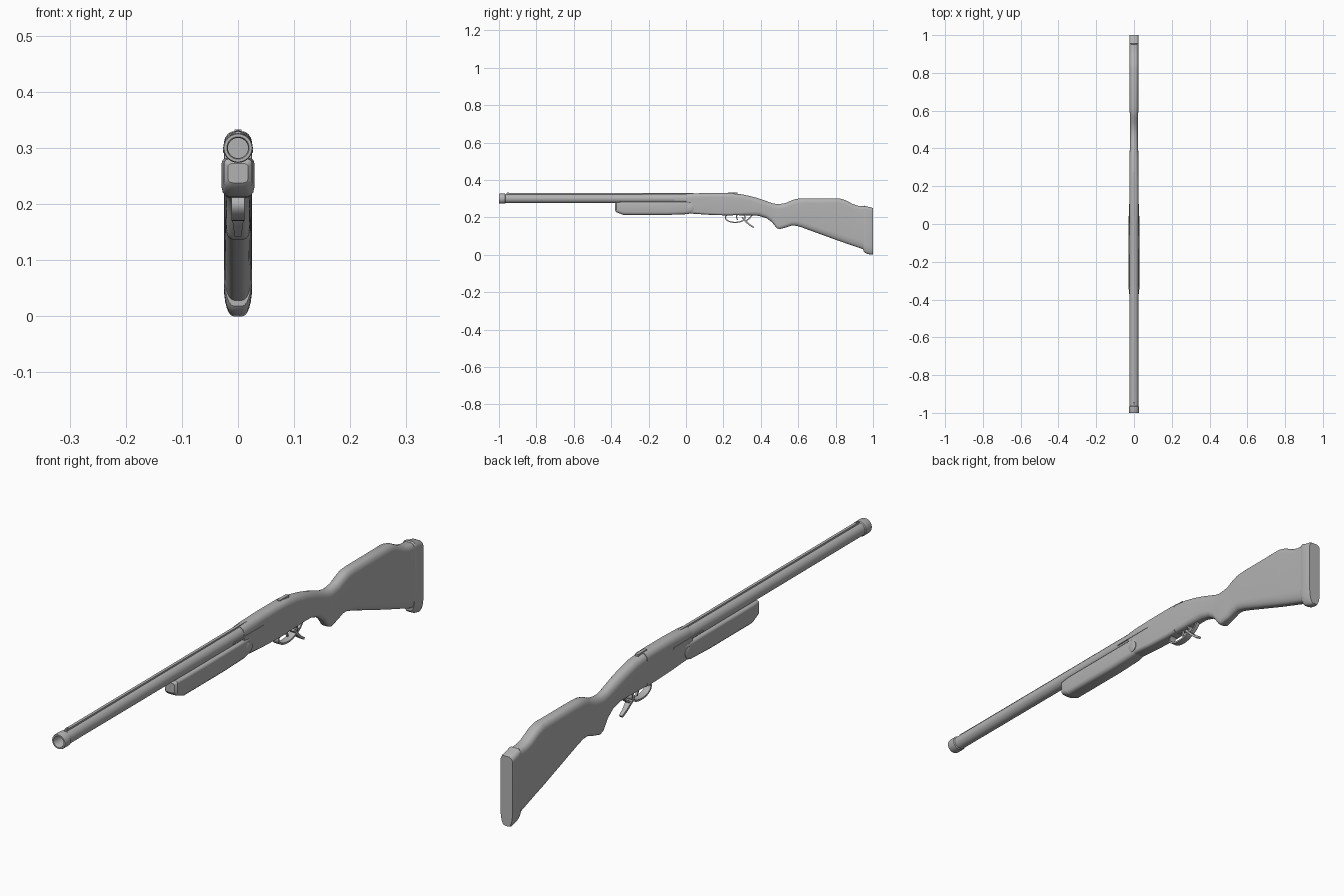
import bpy, bmesh, math
from mathutils import Vector

grey = bpy.data.materials.new("neutral grey")
grey.diffuse_color = (0.45, 0.45, 0.45, 1)


def finish(name, bm, angle=35):
    bmesh.ops.recalc_face_normals(bm, faces=bm.faces[:])
    me = bpy.data.meshes.new(name)
    bm.to_mesh(me)
    bm.free()
    ob = bpy.data.objects.new(name, me)
    bpy.context.collection.objects.link(ob)
    me.materials.append(grey)
    bpy.ops.object.select_all(action='DESELECT')
    ob.select_set(True)
    bpy.context.view_layer.objects.active = ob
    bpy.ops.object.shade_smooth_by_angle(angle=math.radians(angle))
    return ob


def skin(bm, rings, caps=True):
    vs = [[bm.verts.new(p) for p in r] for r in rings]
    n = len(vs[0])
    for a, b in zip(vs, vs[1:]):
        for i in range(n):
            j = (i + 1) % n
            bm.faces.new((a[i], a[j], b[j], b[i]))
    if caps:
        bm.faces.new(vs[0])
        bm.faces.new(vs[-1])


def loft(name, stations, k=6, angle=35):
    """Stations: y, bottom, top, half width, bottom cap, top cap, flat bottom, flat top."""
    rings = []
    for y, zb, zt, w, cb, ct, fb, ft in stations:
        right = []
        for i in range(k + 1):
            t = math.pi / 2 * (1 - i / k)
            right.append((fb + (w - fb) * math.cos(t), y, zb + cb * (1 - math.sin(t))))
        for i in range(k + 1):
            t = math.pi / 2 * i / k
            right.append((ft + (w - ft) * math.cos(t), y, zt - ct * (1 - math.sin(t))))
        rings.append(right + [(-x, yy, z) for x, yy, z in reversed(right)])
    bm = bmesh.new()
    skin(bm, rings)
    return finish(name, bm, angle)


def lathe(name, profile, z, n=24):
    """Turn (y, radius) points about the barrel line."""
    bm = bmesh.new()
    skin(bm, [[(r * math.cos(2 * math.pi * i / n), y, z + r * math.sin(2 * math.pi * i / n))
               for i in range(n)] for y, r in profile])
    return finish(name, bm)


def box(name, x0, x1, y0, y1, z0, z1):
    bm = bmesh.new()
    skin(bm, [[(x0, y, z0), (x1, y, z0), (x1, y, z1), (x0, y, z1)] for y in (y0, y1)])
    return finish(name, bm)


def strip(name, path, widths, thick, closed=False):
    """Flat band following a (y, z) path."""
    rings, n = [], len(path)
    for i, (y, z) in enumerate(path):
        a = path[i - 1] if (i or closed) else path[0]
        b = path[(i + 1) % n] if (i < n - 1 or closed) else path[-1]
        d = Vector((b[0] - a[0], b[1] - a[1])).normalized() * thick / 2
        w = widths[i] if isinstance(widths, list) else widths
        rings.append([(-w, y - d.y, z + d.x), (w, y - d.y, z + d.x),
                      (w, y + d.y, z - d.x), (-w, y + d.y, z - d.x)])
    if closed:
        rings.append(rings[0])
    bm = bmesh.new()
    skin(bm, rings, not closed)
    bmesh.ops.remove_doubles(bm, verts=bm.verts[:], dist=1e-5)
    return finish(name, bm)


# Barrel with thicker muzzle ring and recessed bore
lathe("barrel", [(-0.90, 0.018), (-0.995, 0.018), (-1.0, 0.020), (-1.0, 0.025), (-0.995, 0.0265),
                 (-0.967, 0.0265), (-0.964, 0.0235), (0.06, 0.0245)], 0.30)
# Sighting rib and front bead
box("top_rib", -0.005, 0.005, -0.96, 0.04, 0.318, 0.329)
lathe("front_bead", [(-0.957, 0.001), (-0.955, 0.003), (-0.948, 0.003), (-0.946, 0.001)], 0.330, 8)

# Fore-end
loft("fore_end", [
    (-0.380, 0.238, 0.272, 0.018, 0.008, 0.006, 0.010, 0.012),
    (-0.372, 0.228, 0.280, 0.025, 0.012, 0.008, 0.012, 0.018),
    (-0.335, 0.213, 0.282, 0.029, 0.016, 0.009, 0.016, 0.021),
    (-0.10, 0.213, 0.282, 0.029, 0.016, 0.009, 0.016, 0.021),
    (0.005, 0.217, 0.282, 0.029, 0.016, 0.009, 0.016, 0.021),
    (0.04, 0.224, 0.280, 0.025, 0.014, 0.009, 0.014, 0.020)], k=3)

# Receiver
loft("receiver", [
    (0.00, 0.235, 0.326, 0.0245, 0.010, 0.024, 0.012, 0.004),
    (0.03, 0.220, 0.328, 0.0250, 0.012, 0.024, 0.013, 0.005),
    (0.12, 0.214, 0.330, 0.0250, 0.012, 0.022, 0.013, 0.006),
    (0.20, 0.211, 0.330, 0.0250, 0.012, 0.022, 0.013, 0.006),
    (0.25, 0.211, 0.329, 0.0250, 0.012, 0.022, 0.013, 0.006)])

# Stock with wrist, pistol grip and raised comb
loft("stock", [
    (0.24, 0.212, 0.328, 0.0240, 0.014, 0.022, 0.012, 0.005),
    (0.30, 0.211, 0.323, 0.0240, 0.016, 0.024, 0.010, 0.004),
    (0.35, 0.211, 0.312, 0.0235, 0.020, 0.026, 0.007, 0.003),
    (0.39, 0.208, 0.301, 0.0225, 0.024, 0.028, 0.004, 0.002),
    (0.43, 0.196, 0.287, 0.0215, 0.024, 0.028, 0.004, 0.002),
    (0.46, 0.174, 0.276, 0.0210, 0.024, 0.028, 0.006, 0.002),
    (0.485, 0.142, 0.271, 0.0210, 0.022, 0.028, 0.010, 0.002),
    (0.50, 0.137, 0.271, 0.0215, 0.020, 0.027, 0.010, 0.002),
    (0.535, 0.146, 0.277, 0.0215, 0.022, 0.027, 0.008, 0.002),
    (0.565, 0.156, 0.291, 0.0220, 0.024, 0.027, 0.005, 0.003),
    (0.59, 0.155, 0.299, 0.0225, 0.026, 0.026, 0.005, 0.004),
    (0.62, 0.146, 0.301, 0.0230, 0.030, 0.025, 0.005, 0.005),
    (0.82, 0.073, 0.301, 0.0240, 0.040, 0.024, 0.006, 0.006),
    (0.85, 0.063, 0.293, 0.0240, 0.042, 0.024, 0.006, 0.006),
    (0.89, 0.049, 0.272, 0.0240, 0.044, 0.024, 0.006, 0.006),
    (0.92, 0.039, 0.262, 0.0240, 0.045, 0.022, 0.007, 0.007),
    (0.957, 0.026, 0.259, 0.0240, 0.045, 0.020, 0.007, 0.008)])

# Butt pad
loft("butt_pad", [
    (0.950, 0.018, 0.260, 0.0235, 0.046, 0.016, 0.007, 0.010),
    (0.955, 0.012, 0.263, 0.0250, 0.048, 0.018, 0.008, 0.010),
    (0.968, 0.005, 0.258, 0.0250, 0.050, 0.018, 0.008, 0.010),
    (0.992, 0.000, 0.253, 0.0250, 0.050, 0.018, 0.008, 0.010),
    (1.0, 0.003, 0.249, 0.0230, 0.048, 0.016, 0.007, 0.009)])

# Hinge pin discs and side plates on both sides
for s, side in ((-1, "left"), (1, "right")):
    bm = bmesh.new()
    skin(bm, [[(s * x, 0.022 + r * math.cos(math.pi * i / 10), 0.249 + r * math.sin(math.pi * i / 10))
               for i in range(20)] for x, r in ((0.02, 0.02), (0.0275, 0.02), (0.029, 0.0175))])
    finish("hinge_pin_" + side, bm)
    x0, x1 = sorted((s * 0.018, s * 0.0265))
    box("side_plate_" + side, x0, x1, -0.06, 0.105, 0.291, 0.297)

# Safety catch on the tang
box("safety_catch", -0.006, 0.006, 0.225, 0.275, 0.320, 0.3325)

# Trigger guard loop, trigger and rear lever
loop = [(0.263 + 0.053 * math.cos(math.pi * i / 12), 0.199 + 0.026 * math.sin(math.pi * i / 12))
        for i in range(24)]
strip("trigger_guard", loop, 0.012, 0.006, closed=True)
strip("trigger", [(0.272, 0.215), (0.270, 0.200), (0.276, 0.186)], [0.005, 0.004, 0.003], 0.006)
strip("rear_lever", [(0.300, 0.200), (0.318, 0.180), (0.340, 0.160), (0.362, 0.146)],
      [0.012, 0.011, 0.008, 0.006], 0.008)
strip("lever_brace", [(0.355, 0.214), (0.340, 0.195), (0.318, 0.180)], 0.007, 0.007)
